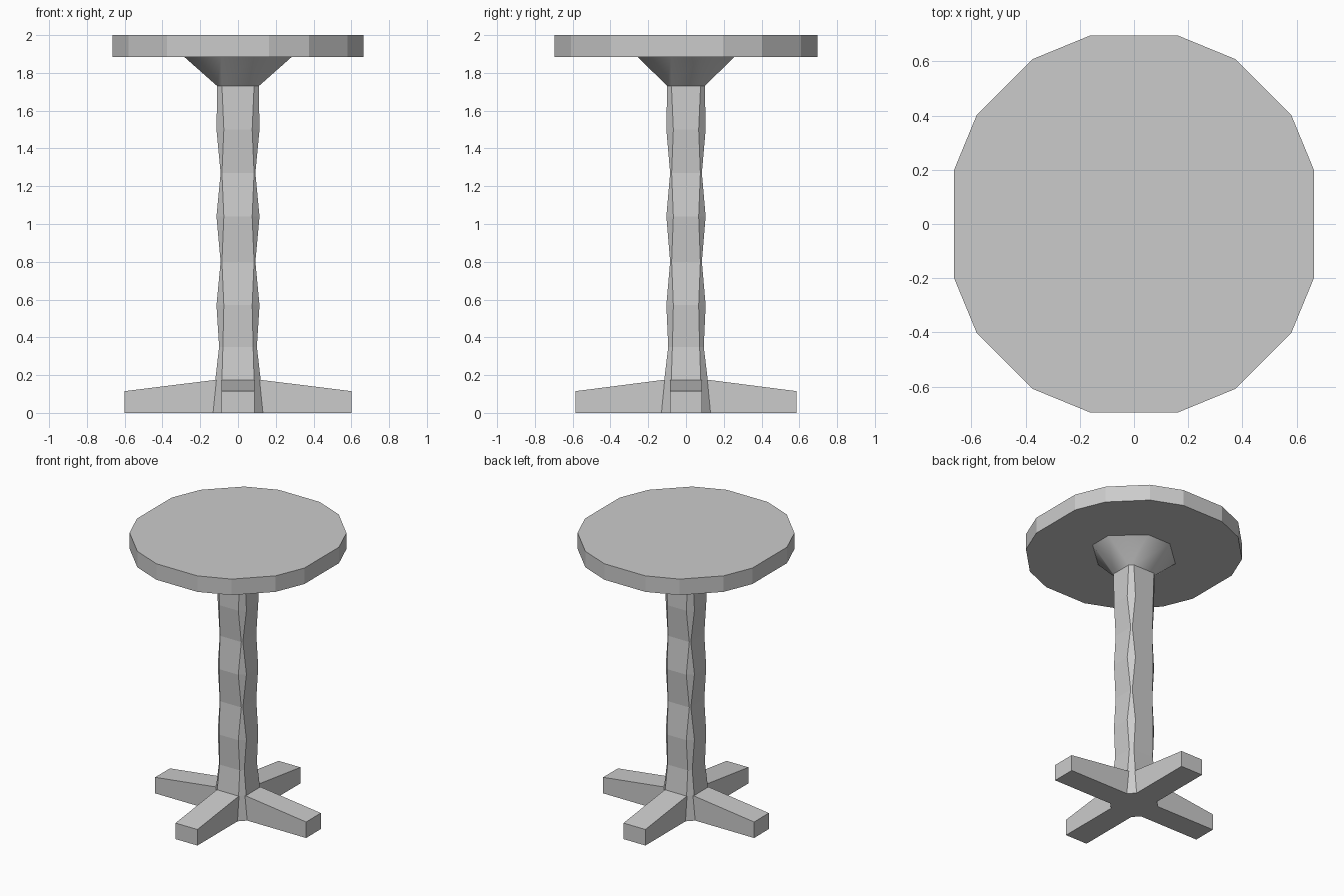
import bpy, math

if "Cube" in bpy.data.objects:
    bpy.data.objects.remove(bpy.data.objects["Cube"])

grey = bpy.data.materials.new("plain_grey")
grey.diffuse_color = (0.6, 0.6, 0.6, 1)
grey.use_nodes = True
grey.node_tree.nodes["Principled BSDF"].inputs["Base Color"].default_value = grey.diffuse_color


def make(name, verts, faces):
    mesh = bpy.data.meshes.new(name)
    mesh.from_pydata(verts, [], faces)
    mesh.materials.append(grey)
    obj = bpy.data.objects.new(name, mesh)
    bpy.context.collection.objects.link(obj)
    return obj


def octagon(z, ax, ay, ix, iy):
    """Chamfered rectangle: half sizes ax, ay; flat half widths ix (front) and iy (side)."""
    return [(ax, -iy, z), (ax, iy, z), (ix, ay, z), (-ix, ay, z),
            (-ax, iy, z), (-ax, -iy, z), (-ix, -ay, z), (ix, -ay, z)]


def loft(name, rings):
    """Skin a stack of equal rings and cap both ends."""
    n, m = len(rings[0]), len(rings)
    faces = [(r * n + i, r * n + (i + 1) % n, (r + 1) * n + (i + 1) % n, (r + 1) * n + i)
             for r in range(m - 1) for i in range(n)]
    faces += [tuple(reversed(range(n))), tuple(range((m - 1) * n, m * n))]
    return make(name, [v for ring in rings for v in ring], faces)


# Table top: sixteen-sided slab
quarter = [(0.665, 0.197), (0.58, 0.403), (0.375, 0.608), (0.163, 0.695)]
outline = (quarter + [(-x, y) for x, y in reversed(quarter)]
           + [(-x, -y) for x, y in quarter] + [(x, -y) for x, y in reversed(quarter)])
loft("table_top", [[(x, y, z) for x, y in outline] for z in (1.885, 2.0)])

# Flared support under the top
collar = octagon(1.73, 0.11, 0.10, 0.085, 0.077)
flare = loft("flared_support", [collar, octagon(1.885, 0.285, 0.255, 0.09, 0.08)])
for p in flare.data.polygons:
    p.use_smooth = len(p.vertices) == 4

# Post: chamfered square that swells and narrows
post = [octagon(0.0, 0.132, 0.130, 0.087, 0.084),
        octagon(0.175, 0.12, 0.115, 0.085, 0.078),
        octagon(0.35, 0.10, 0.094, 0.08, 0.072)]
for z in (0.57, 0.80, 1.04, 1.27, 1.50):
    if z in (0.80, 1.27):
        post.append(octagon(z, 0.092, 0.084, 0.085, 0.076))
    else:
        post.append(octagon(z, 0.114, 0.104, 0.075, 0.067))
loft("post", post + [collar])

# Four sloping feet
for name, turn, reach, w in (("right_foot", 0, 0.60, 0.084), ("back_foot", 1, 0.585, 0.087),
                             ("left_foot", 2, 0.60, 0.084), ("front_foot", 3, 0.585, 0.087)):
    side = [(0.08, 0), (reach, 0), (reach, 0.115), (0.118, 0.175), (0.08, 0.175)]
    foot = loft(name, [[(x, y, z) for x, z in side] for y in (w, -w)])
    foot.rotation_euler.z = turn * math.pi / 2
